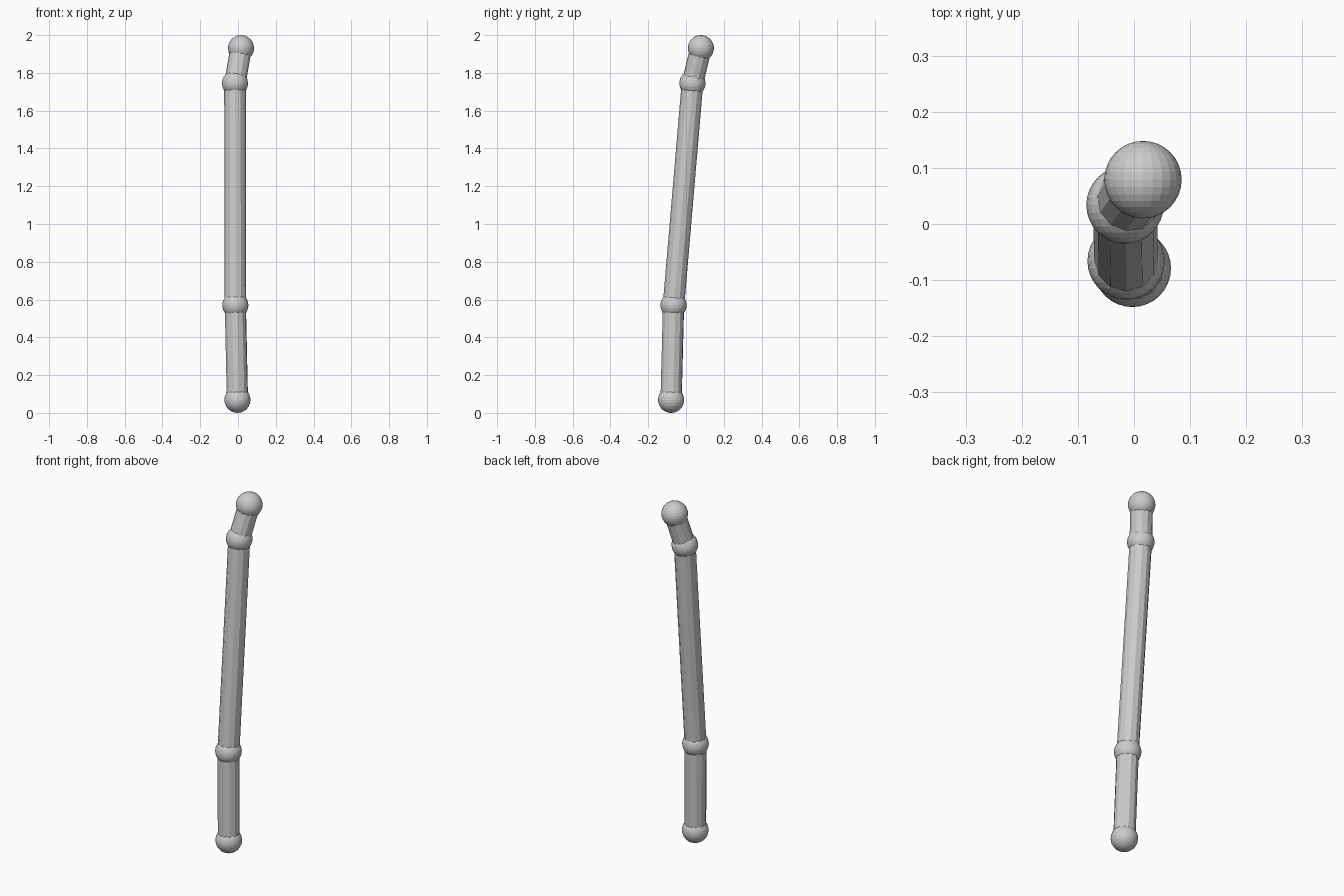
import bpy, math
from mathutils import Vector

if "Cube" in bpy.data.objects:
    bpy.data.objects.remove(bpy.data.objects["Cube"])

# Joint centres, bottom to top
joints = [Vector(p) for p in ((-0.003, -0.079, 0.069), (-0.014, -0.066, 0.57),
                              (-0.016, 0.034, 1.745), (0.016, 0.079, 1.931))]
BALL_R, ROD_R = 0.069, 0.057


def ball(name, p):
    # Ball with its poles along y
    bpy.ops.mesh.primitive_uv_sphere_add(segments=24, ring_count=16, radius=BALL_R,
                                         location=p, rotation=(math.pi / 2, 0, 0))
    bpy.context.object.name = name


def rod(name, a, b):
    # Faceted rod between two joints
    d = b - a
    bpy.ops.mesh.primitive_cylinder_add(vertices=12, radius=ROD_R, depth=d.length,
                                        location=(a + b) / 2)
    o = bpy.context.object
    o.name = name
    o.rotation_euler = d.to_track_quat('Z', 'Y').to_euler()


for name, p in zip(("bottom_ball", "lower_joint", "upper_joint", "top_ball"), joints):
    ball(name, p)
for name, a, b in zip(("lower_rod", "middle_rod", "upper_rod"), joints, joints[1:]):
    rod(name, a, b)
